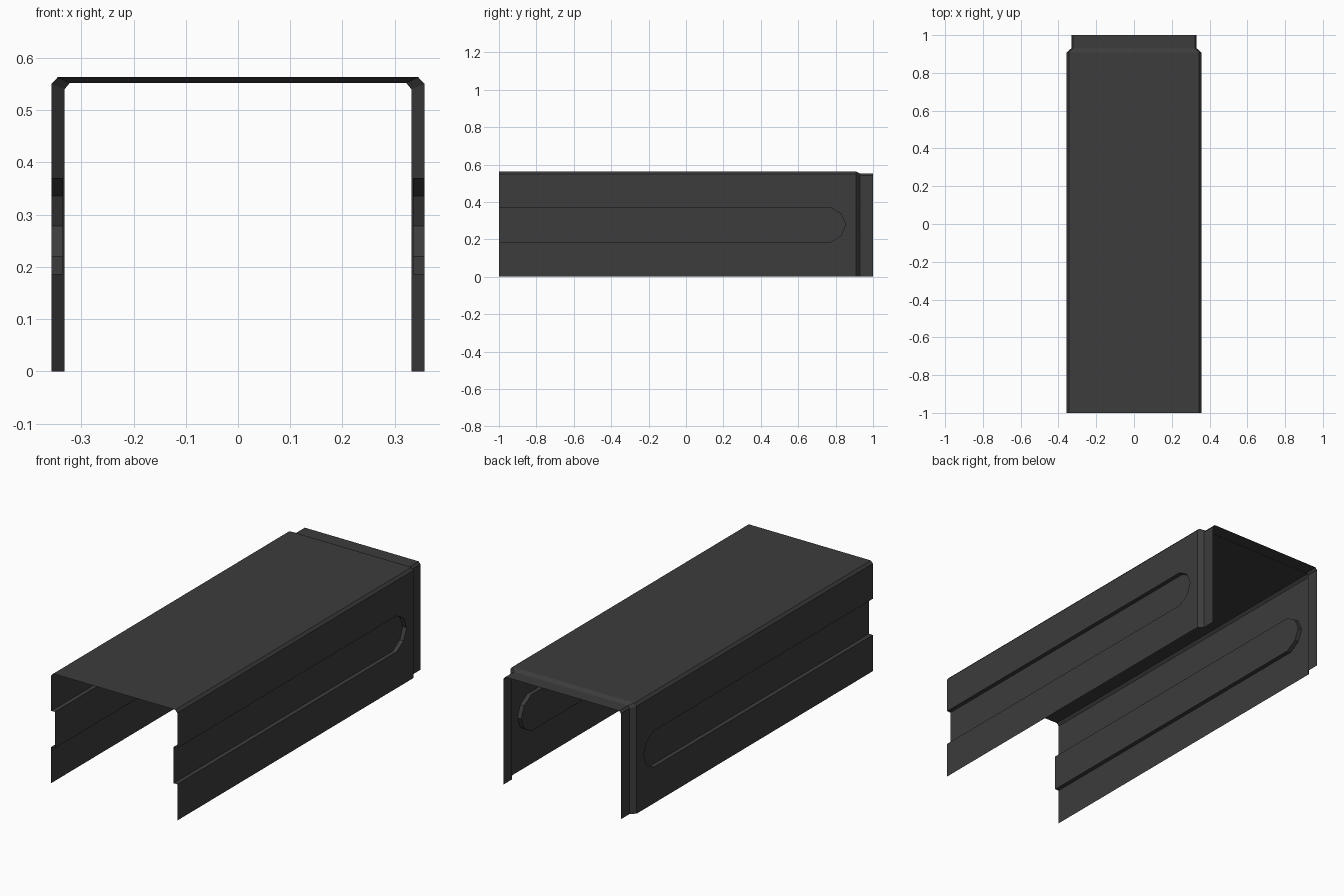
import bpy, bmesh

if "Cube" in bpy.data.objects:
    bpy.data.objects.remove(bpy.data.objects["Cube"])

metal = bpy.data.materials.new("dark grey metal")
metal.diffuse_color = (0.045, 0.045, 0.045, 1)
metal.use_nodes = True
metal.node_tree.nodes["Principled BSDF"].inputs["Base Color"].default_value = metal.diffuse_color


def make_part(name, faces):
    """Thin sheet built for the +x half, mirrored to -x."""
    bm = bmesh.new()
    for pts in faces:
        bm.faces.new([bm.verts.new(p) for p in pts])
    bmesh.ops.remove_doubles(bm, verts=bm.verts, dist=1e-5)
    me = bpy.data.meshes.new(name)
    bm.to_mesh(me)
    bm.free()
    me.materials.append(metal)
    ob = bpy.data.objects.new(name, me)
    bpy.context.collection.objects.link(ob)
    mod = ob.modifiers.new("mirror", 'MIRROR')
    mod.merge_threshold = 1e-5
    return ob


def loft(a, ya, b, yb):
    """Quads between two (x, z) profiles at two y stations."""
    return [[(a[i][0], ya, a[i][1]), (a[i + 1][0], ya, a[i + 1][1]),
             (b[i + 1][0], yb, b[i + 1][1]), (b[i][0], yb, b[i][1])]
            for i in range(len(a) - 1)]


def flat(x, yz):
    return [(x, y, z) for y, z in yz]


XO, XG = 0.357, 0.335
Y0, YS, YC, Y1 = -1.0, 0.908, 0.93, 1.0
outer = [(0, 0.563), (0.345, 0.563), (XO, 0.55), (XO, 0)]
inner = [(0, 0.552), (0.322, 0.552), (0.332, 0.54), (0.332, 0)]

# top sheet with chamfered long edges
make_part("top_cover", loft(outer[:3], Y0, outer[:3], YS))

# stepped-in joining collar at the back
make_part("end_collar", loft(outer, YS, inner, YC) + loft(inner, YC, inner, Y1))

# side panels around the pressed groove, which is open at the front
low = [(Y0, 0.185), (0.772, 0.185), (0.829, 0.22), (0.853, 0.278)]
high = [(0.853, 0.278), (0.829, 0.336), (0.772, 0.37), (Y0, 0.37)]
lower = [(Y0, 0), (YS, 0), (YS, 0.278)] + low[::-1]
upper = [(YS, 0.278), (YS, 0.55), (Y0, 0.55)] + high[::-1]
make_part("side_panels", [flat(XO, lower), flat(XO, upper)])

# groove floor and its short walls
rim = low + high[1:]
walls = [[(XO, *p), (XO, *q), (XG, *q), (XG, *p)] for p, q in zip(rim, rim[1:])]
make_part("side_grooves", [flat(XG, rim)] + walls)
